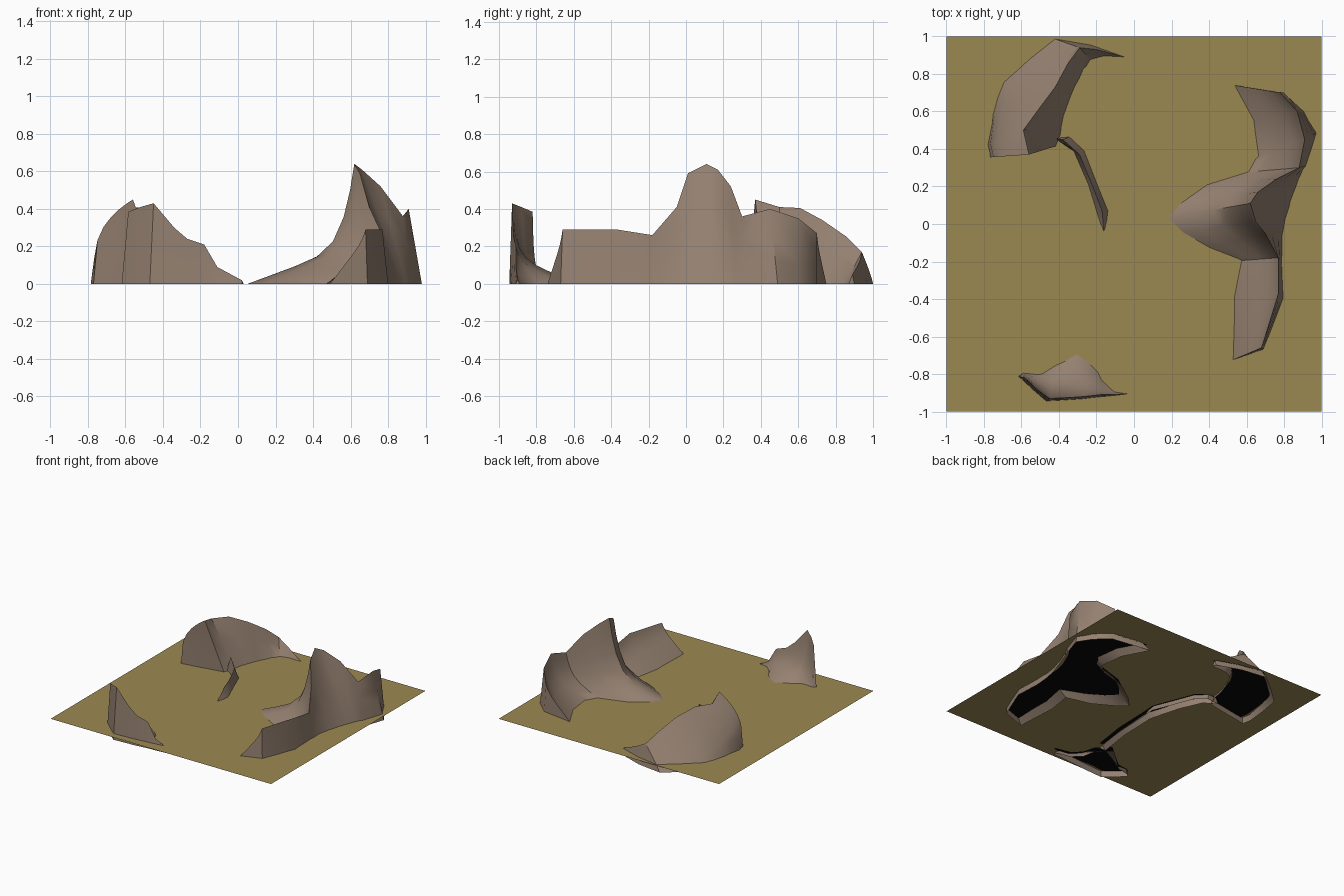
import bpy, bmesh
from mathutils import Vector

if "Cube" in bpy.data.objects:
    bpy.data.objects.remove(bpy.data.objects["Cube"])


def material(name, rgb):
    m = bpy.data.materials.new(name)
    m.diffuse_color = (*rgb, 1)
    m.use_nodes = True
    m.node_tree.nodes["Principled BSDF"].inputs["Base Color"].default_value = m.diffuse_color
    return m


ROCK = material("brown rock", (0.30, 0.22, 0.165))
SAND = material("olive ground", (0.33, 0.25, 0.085))
DARK = material("black underside", (0.002, 0.002, 0.002))


def add_object(name, bm, mat, smooth=None):
    me = bpy.data.meshes.new(name)
    bm.to_mesh(me)
    bm.free()
    me.materials.append(mat)
    ob = bpy.data.objects.new(name, me)
    bpy.context.collection.objects.link(ob)
    if smooth:
        bpy.context.view_layer.objects.active = ob
        ob.select_set(True)
        bpy.ops.object.shade_smooth_by_angle(angle=smooth)
        ob.select_set(False)
    return ob


def rise(t, k):
    # k < 1: concave foot with a steep head; k > 1: bulging slope
    return k * t + (1 - k) * t ** 9 if k < 1 else t ** (1 / k)


STEPS = (0, .1, .25, .45, .65, .8, .9, .96, 1)


def cliff(name, stations):
    """Loft of cross sections: (slope foot xy, ridge xyz, steep foot xy, k)."""
    bm = bmesh.new()
    rows = []
    for ax, ay, rx, ry, rz, bx, by, k in stations:
        a, r, b = Vector((ax, ay)), Vector((rx, ry)), Vector((bx, by))
        row = []
        for t in STEPS:
            p = a.lerp(r, t)
            row.append(bm.verts.new((p.x, p.y, rz * rise(t, k))))
        for t in (.35, .7, 1):
            p = r.lerp(b, t)
            row.append(bm.verts.new((p.x, p.y, rz * (1 - t))))
        rows.append(row)
    for p, q in zip(rows, rows[1:]):
        for i in range(len(p) - 1):
            bm.faces.new((p[i], p[i + 1], q[i + 1], q[i]))
    for row in (rows[0], rows[-1]):
        bm.faces.new(row)
    bmesh.ops.recalc_face_normals(bm, faces=bm.faces)
    if sum(f.normal.z for f in bm.faces) < 0:
        bmesh.ops.reverse_faces(bm, faces=bm.faces)
    bmesh.ops.triangulate(bm, faces=[f for f in bm.faces if len(f.verts) > 4])
    add_object(name, bm, ROCK, 0.7)

    # dark hollow closing the shell just under the ground
    bm = bmesh.new()
    pairs = []
    for ax, ay, _, _, _, bx, by, _ in stations:
        a, b = Vector((ax, ay, .045)), Vector((bx, by, .045))
        pairs.append([bm.verts.new(a.lerp(b, t)) for t in (.07, .93)])
    for (a, b), (c, d) in zip(pairs, pairs[1:]):
        bm.faces.new((a, b, d, c))
    add_object(name + "_hollow", bm, DARK)


# right cliff with the long tongue and the central peak
cliff("right_cliff", [
    (.49, -.74, .68, -.66, .29, .69, -.67, .85),
    (.47, -.40, .77, -.37, .29, .80, -.40, .80),
    (.50, -.20, .77, -.18, .26, .79, -.19, .70),
    (.30, -.15, .70, -.05, .41, .80, -.07, .48),
    (.14, -.06, .65, .01, .59, .82, .03, .36),
    (.05, .01, .62, .11, .64, .85, .12, .33),
    (.14, .10, .66, .17, .61, .88, .20, .36),
    (.28, .20, .76, .24, .52, .90, .26, .42),
    (.52, .27, .88, .30, .36, .92, .31, .55),
    (.60, .34, .91, .45, .40, .98, .49, .60),
    (.58, .54, .87, .60, .35, .91, .60, .70),
    (.47, .75, .78, .70, .27, .80, .70, .85),
])

# back left cliff
cliff("back_left_cliff", [
    (-.77, .355, -.56, .37, .45, -.40, .42, 3.5),
    (-.785, .42, -.59, .50, .41, -.36, .52, 2.2),
    (-.77, .58, -.51, .61, .405, -.34, .62, 1.3),
    (-.74, .76, -.42, .73, .34, -.30, .73, 1.0),
    (-.60, .89, -.35, .86, .25, -.25, .82, 1.0),
    (-.46, 1.0, -.29, .94, .17, -.21, .85, 1.2),
    (-.25, .97, -.20, .93, .12, -.14, .87, 1.0),
    (-.05, .90, -.05, .89, .05, -.04, .87, 1.0),
])

# front left cliff
cliff("front_left_cliff", [
    (-.59, -.785, -.585, -.82, .385, -.62, -.81, .5),
    (-.50, -.77, -.52, -.88, .41, -.545, -.88, .4),
    (-.40, -.68, -.45, -.93, .43, -.47, -.945, .4),
    (-.29, -.58, -.34, -.925, .30, -.37, -.94, .5),
    (-.19, -.68, -.27, -.92, .24, -.28, -.935, .6),
    (-.17, -.79, -.18, -.91, .21, -.19, -.925, .7),
    (-.10, -.86, -.11, -.91, .09, -.12, -.92, .8),
    (.03, -.89, .02, -.90, .02, .02, -.91, 1),
])

# low rib running from the back left cliff, mostly buried, to the front one
cliff("low_rib", [
    (-.44, .46, -.38, .45, .17, -.33, .47, 1),
    (-.34, .40, -.29, .37, .13, -.25, .40, 1),
    (-.26, .22, -.22, .20, .12, -.18, .22, 1),
    (-.21, .04, -.17, .07, .13, -.12, .07, 1),
    (-.19, -.04, -.16, -.05, .04, -.13, -.05, 1),
    (-.20, -.35, -.17, -.35, .035, -.14, -.35, 1),
    (-.24, -.62, -.21, -.62, .04, -.18, -.62, 1),
])

# flat ground sheet
bm = bmesh.new()
bm.faces.new([bm.verts.new((x, y, .05)) for x, y in
              ((-1, -1), (1, -1), (1, 1), (-1, 1))])
add_object("ground", bm, SAND)
